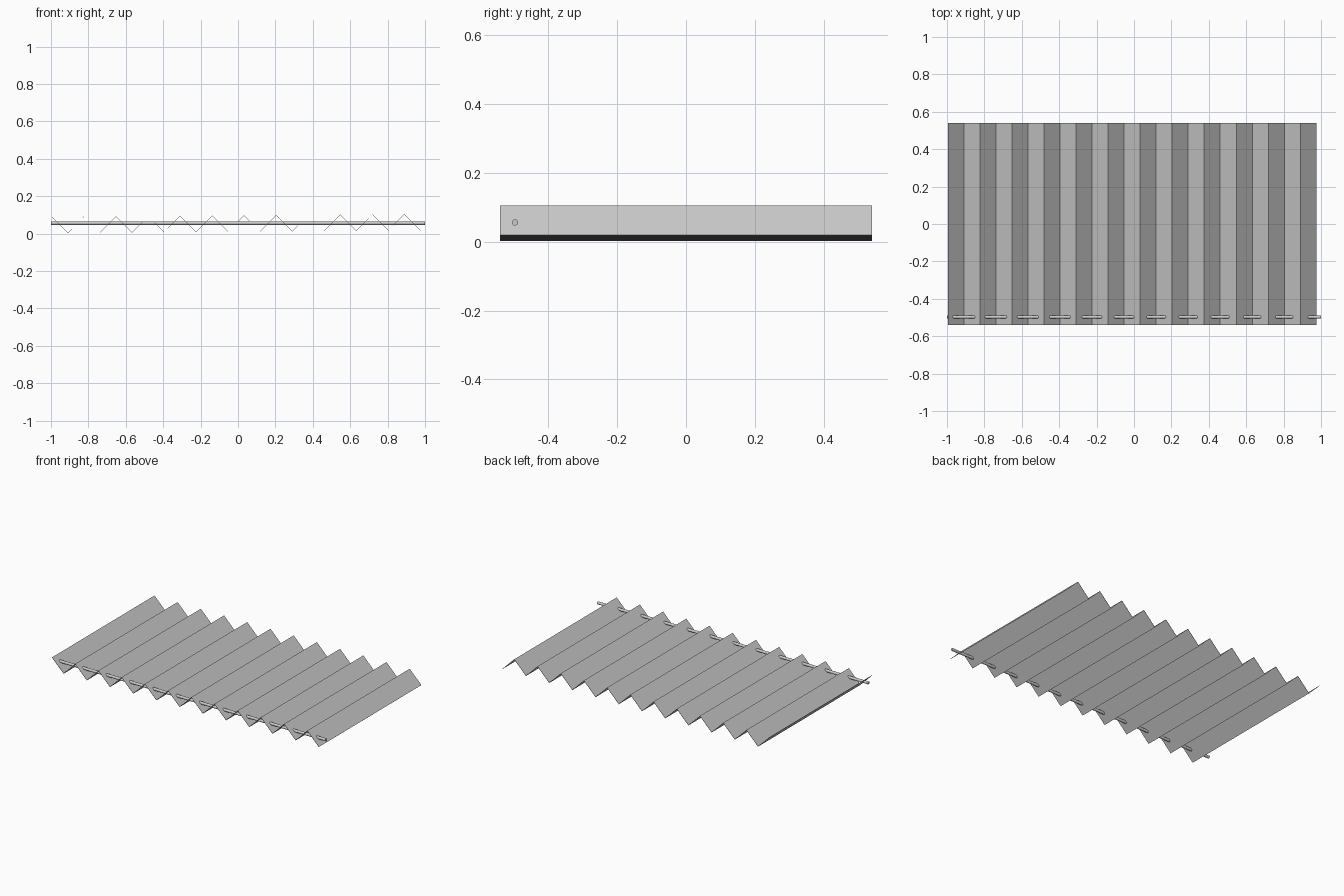
import bpy
import bmesh
import math

cube = bpy.data.objects.get("Cube")
if cube:
    bpy.data.objects.remove(cube, do_unlink=True)

FOLDS = 23
LEFT, RIGHT = -0.995, 0.975
HALF_DEPTH = 0.54
FOLD_HEIGHT = 0.086
RISE = 0.0155       # the sheet climbs slightly from right to left
THICKNESS = 0.002


def make_material(name, rgb):
    mat = bpy.data.materials.new(name)
    mat.use_nodes = True
    colour = (*rgb, 1.0)
    mat.diffuse_color = colour
    mat.node_tree.nodes["Principled BSDF"].inputs["Base Color"].default_value = colour
    return mat


grey = make_material("light grey", (0.6, 0.6, 0.6))

# Pleated sheet: zigzag edge swept from front to back
bm = bmesh.new()
previous = None
for i in range(FOLDS + 1):
    t = i / FOLDS
    x = LEFT + (RIGHT - LEFT) * t
    z = 0.003 + RISE * t + (FOLD_HEIGHT if i % 2 == 0 else 0)
    pair = [bm.verts.new((x, y, z)) for y in (-HALF_DEPTH, HALF_DEPTH)]
    if previous:
        bm.faces.new((previous[0], pair[0], pair[1], previous[1]))
    previous = pair
mesh = bpy.data.meshes.new("pleated_sheet")
bm.to_mesh(mesh)
bm.free()
sheet = bpy.data.objects.new("pleated_sheet", mesh)
bpy.context.collection.objects.link(sheet)
mesh.materials.append(grey)
solid = sheet.modifiers.new("thickness", "SOLIDIFY")
solid.thickness = THICKNESS
solid.offset = 0

# Rod threaded through the folds near the front edge
bpy.ops.mesh.primitive_cylinder_add(
    vertices=24, radius=0.009, depth=2.0,
    location=(0, -0.497, 0.056), rotation=(0, math.pi / 2, 0))
rod = bpy.context.object
rod.name = "threaded_rod"
rod.data.materials.append(grey)
bpy.ops.object.shade_smooth_by_angle()
